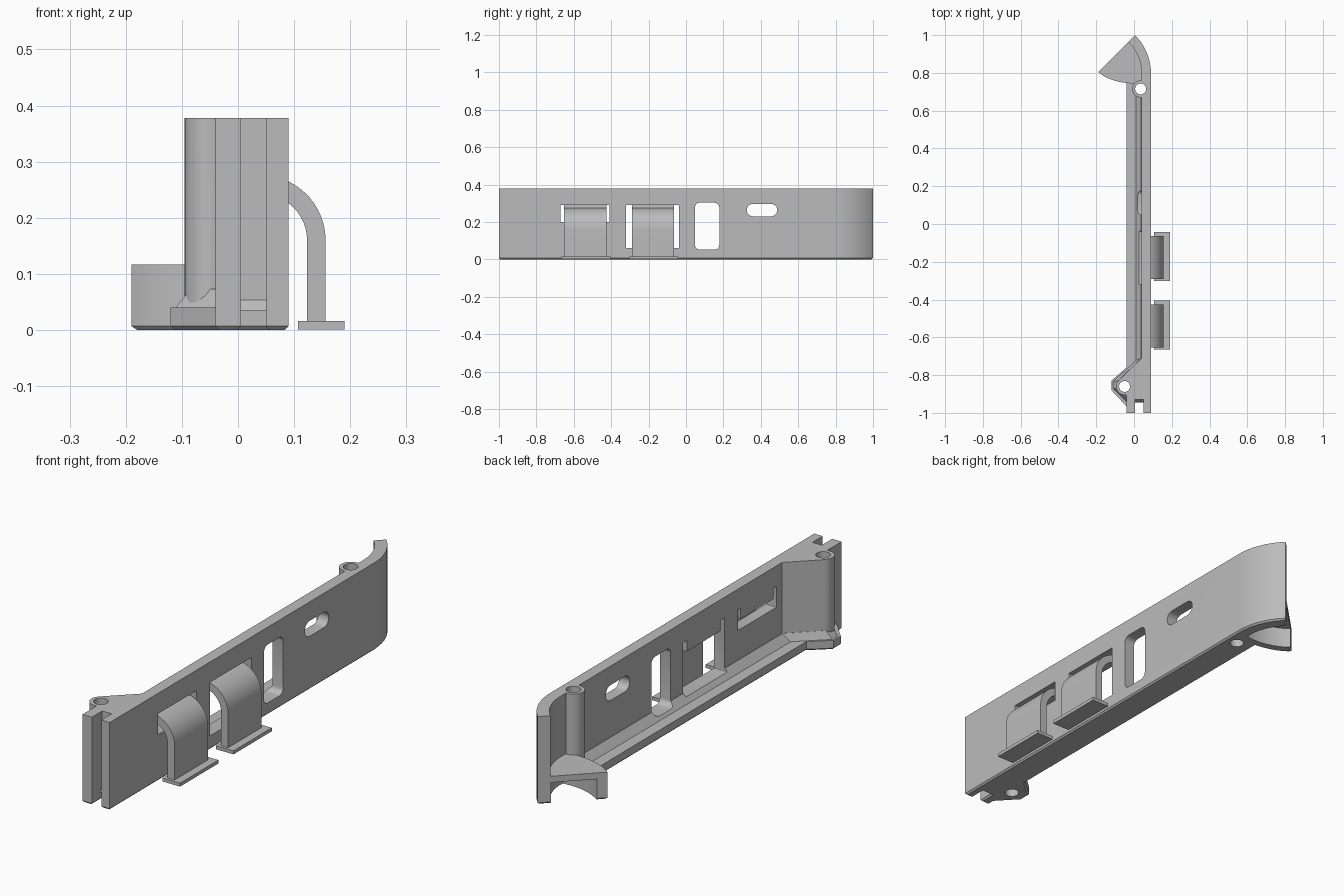
import bpy, bmesh
from math import sin, cos, radians, pi

if "Cube" in bpy.data.objects:
    bpy.data.objects.remove(bpy.data.objects["Cube"])

grey = bpy.data.materials.new("plain grey")
grey.use_nodes = True
grey.diffuse_color = (0.5, 0.5, 0.5, 1)
grey.node_tree.nodes["Principled BSDF"].inputs["Base Color"].default_value = (0.5, 0.5, 0.5, 1)


def loft(name, low, high, chamfer=0):
    """Solid between two matching rings of 3D points."""
    bm = bmesh.new()
    a = [bm.verts.new(p) for p in low]
    b = [bm.verts.new(p) for p in high]
    floor = bm.faces.new(a)
    bm.faces.new(b)
    for i in range(len(a)):
        j = (i + 1) % len(a)
        bm.faces.new((a[i], a[j], b[j], b[i]))
    bmesh.ops.recalc_face_normals(bm, faces=bm.faces)
    if chamfer:
        bmesh.ops.bevel(bm, geom=list(floor.edges), offset=chamfer, segments=1, affect='EDGES')
    mesh = bpy.data.meshes.new(name)
    bm.to_mesh(mesh)
    bm.free()
    mesh.materials.append(grey)
    ob = bpy.data.objects.new(name, mesh)
    bpy.context.collection.objects.link(ob)
    return ob


def prism(name, outline, z0, z1, chamfer=0):
    return loft(name, [(x, y, z0) for x, y in outline], [(x, y, z1) for x, y in outline], chamfer)


def along_y(name, profile, y0, y1):
    return loft(name, [(x, y0, z) for x, z in profile], [(x, y1, z) for x, z in profile])


def arc(cx, cy, r, a0, a1, n=16):
    return [(cx + r * cos(radians(a0 + (a1 - a0) * i / n)),
             cy + r * sin(radians(a0 + (a1 - a0) * i / n))) for i in range(n + 1)]


def disc(cx, cy, r):
    return arc(cx, cy, r, 0, 360, 32)[:-1]


def box(name, x0, x1, y0, y1, z0, z1):
    return prism(name, [(x0, y0), (x1, y0), (x1, y1), (x0, y1)], z0, z1)


def window(y0, y1, z0, z1, r):
    ring = []
    for cy, cz, a in ((y1 - r, z1 - r, 0), (y0 + r, z1 - r, 90),
                      (y0 + r, z0 + r, 180), (y1 - r, z0 + r, 270)):
        ring += arc(cy, cz, r, a, a + 90, 5)
    return loft("window_cutter", [(-0.15, y, z) for y, z in ring], [(0.2, y, z) for y, z in ring])


def combine(target, other, operation):
    mod = target.modifiers.new(operation, 'BOOLEAN')
    mod.operation = operation
    mod.solver = 'EXACT'
    mod.object = other
    bpy.context.view_layer.objects.active = target
    bpy.ops.object.modifier_apply(modifier=mod.name)
    bpy.data.objects.remove(other)


def smooth(ob):
    bpy.ops.object.select_all(action='DESELECT')
    ob.select_set(True)
    bpy.context.view_layer.objects.active = ob
    bpy.ops.object.shade_smooth_by_angle(angle=radians(25))


# Wall outline with its curved rear end and angled front post support
CX, CY, R_OUT, R_IN = -0.2, 0.795, 0.29, 0.24
curved_end = arc(CX, CY, R_OUT, 0, 45) + arc(CX, CY, R_IN, 45, 0)
notch = [(-0.04, -1), (0.005, -1), (0.005, -0.93), (0.05, -0.93), (0.05, -1), (0.09, -1)]
front_post, rear_post = (-0.05, -0.86), (0.035, 0.715)
wall = prism("wall", notch + curved_end + [(0.04, -0.71), (-0.082, -0.828),
                                           front_post, (-0.04, -0.9)], 0.02, 0.378)

# Bottom flange and front foot
base = prism("flange", notch + curved_end + [
    (0.04, 0.76), (-0.04, 0.76), (-0.04, -0.76), (-0.12, -0.83),
    (-0.12, -0.88), (-0.04, -0.965)], 0, 0.04, 0.007)
combine(wall, base, 'UNION')

# Sloped fillet where the wall meets the flange
low = [(0.06, 0.72), (0.005, 0.72), (0.005, -0.725), (-0.115, -0.835),
       (-0.115, -0.87), (-0.04, -0.945), (0.06, -0.945)]
high = [(0.06, 0.72), (0.038, 0.72), (0.038, -0.71), (-0.085, -0.83),
        (-0.085, -0.875), (-0.038, -0.915), (0.06, -0.915)]
fillet = loft("fillet", [(x, y, 0.035) for x, y in low], [(x, y, 0.073) for x, y in high])
combine(wall, fillet, 'UNION')


# Low hollow wedge at the rear
def bow(p, q, r, n=12):
    return [tuple((1 - t) ** 2 * a + 2 * t * (1 - t) * b + t * t * c for a, b, c in zip(p, q, r))
            for t in (i / n for i in range(n + 1))]


wedge = prism("wedge", bow((-0.19, 0.805), (-0.11, 0.735), (0.06, 0.745))
              + arc(CX, CY, 0.265, 0, 45), 0, 0.117, 0.007)
cavity = prism("cavity", bow((-0.18, 0.85), (-0.09, 0.77), (0.035, 0.785))
               + arc(CX, CY, 0.238, 2, 46) + [(-0.1, 1.0)], -0.1, 0.09)
combine(wedge, cavity, 'DIFFERENCE')
combine(wall, wedge, 'UNION')

# Screw posts with through holes
for centre in (front_post, rear_post):
    combine(wall, prism("post", disc(*centre, 0.045), 0.01, 0.378), 'UNION')
for centre in (front_post, rear_post):
    combine(wall, prism("hole", disc(*centre, 0.029), -0.1, 0.5), 'DIFFERENCE')

# Wall openings
for size in ((-0.672, -0.41, 0.2, 0.29, 0.003), (-0.32, -0.038, 0.06, 0.29, 0.003),
             (0.048, 0.178, 0.052, 0.303, 0.025), (0.325, 0.488, 0.23, 0.296, 0.032)):
    combine(wall, window(*size), 'DIFFERENCE')
smooth(wall)

# Spring clips with foot plates
strip = ([(0.123, 0.01)] + arc(0.04, 0.16, 0.083, 0, 90) + [(0.04, 0.295), (0.055, 0.295)]
         + arc(0.04, 0.16, 0.116, 82, 0) + [(0.156, 0.01)])
for side, y0 in (("front", -0.665), ("rear", -0.302)):
    clip = along_y(side + "_clip", strip, y0 + 0.012, y0 + 0.239)
    combine(clip, box("foot", 0.107, 0.19, y0, y0 + 0.26, 0.001, 0.016), 'UNION')
    smooth(clip)
